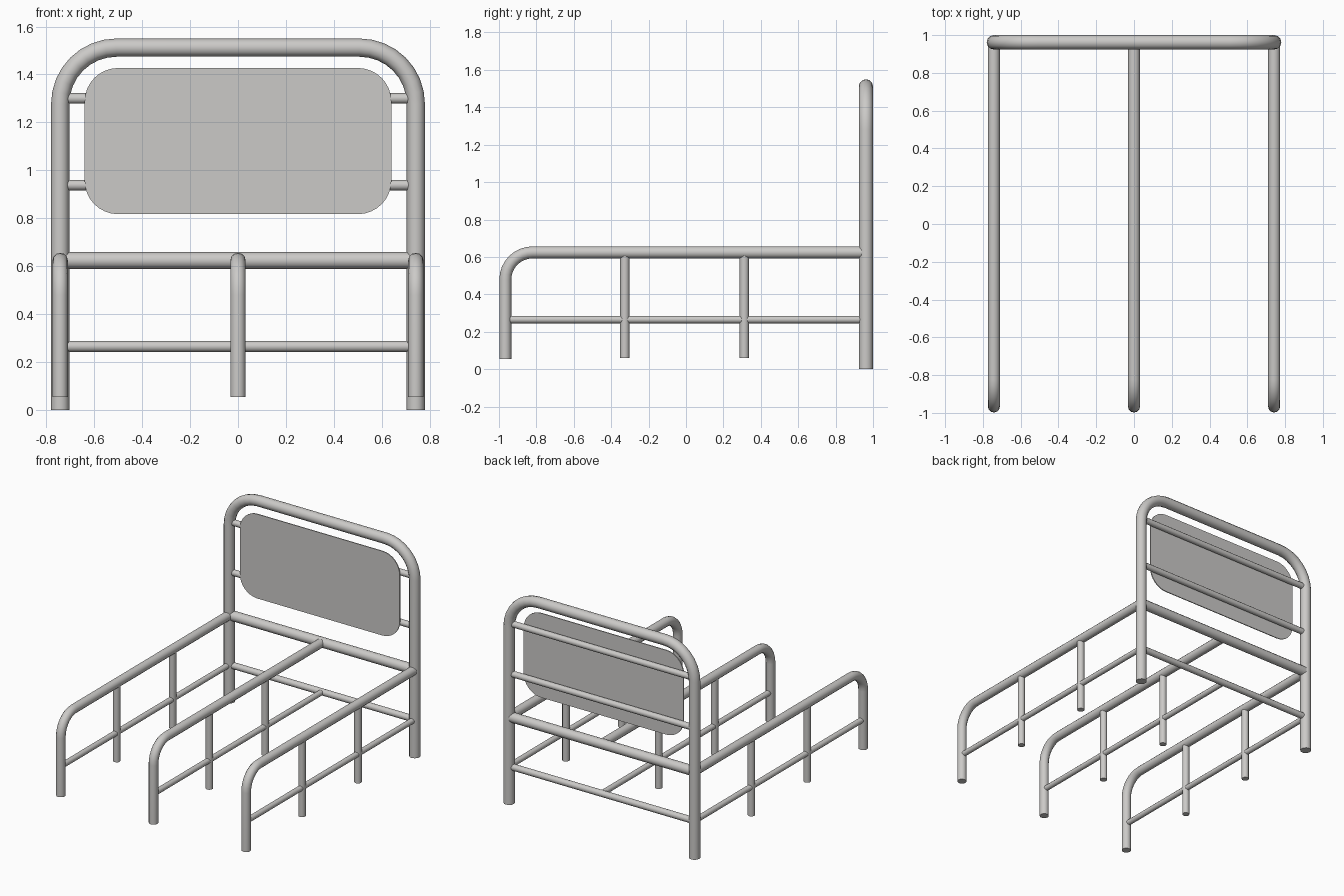
import bpy, bmesh, math
from mathutils import Vector

if "Cube" in bpy.data.objects:
    bpy.data.objects.remove(bpy.data.objects["Cube"])

metal = bpy.data.materials.new("light grey metal")
metal.diffuse_color = (0.60, 0.59, 0.575, 1)
metal.use_nodes = True
metal.node_tree.nodes["Principled BSDF"].inputs["Base Color"].default_value = metal.diffuse_color


def finish(ob):
    ob.data.materials.clear()
    ob.data.materials.append(metal)
    bpy.ops.object.select_all(action='DESELECT')
    ob.select_set(True)
    bpy.context.view_layer.objects.active = ob
    bpy.ops.object.shade_smooth_by_angle(angle=math.radians(40))


def tube(name, pts, r):
    """Capped 12-sided tube along a list of points."""
    cu = bpy.data.curves.new(name, 'CURVE')
    cu.dimensions = '3D'
    cu.bevel_depth = r
    cu.bevel_resolution = 4
    cu.use_fill_caps = True
    sp = cu.splines.new('POLY')
    sp.points.add(len(pts) - 1)
    for p, co in zip(sp.points, pts):
        p.co = (*co, 1)
    ob = bpy.data.objects.new(name, cu)
    bpy.context.collection.objects.link(ob)
    bpy.ops.object.select_all(action='DESELECT')
    ob.select_set(True)
    bpy.context.view_layer.objects.active = ob
    bpy.ops.object.convert(target='MESH')
    ob = bpy.context.view_layer.objects.active
    ob.name = name
    # weld the caps and make normals consistent
    bm = bmesh.new()
    bm.from_mesh(ob.data)
    bmesh.ops.remove_doubles(bm, verts=bm.verts, dist=0.0005)
    bmesh.ops.recalc_face_normals(bm, faces=bm.faces)
    bm.to_mesh(ob.data)
    bm.free()
    finish(ob)
    return ob


def arc(cx, cz, r, a0, a1, n=8):
    """Arc points in a vertical plane, as (horizontal, z)."""
    out = []
    for i in range(n + 1):
        a = math.radians(a0 + (a1 - a0) * i / n)
        out.append((cx + r * math.cos(a), cz + r * math.sin(a)))
    return out


X, HY = 0.742, 0.962      # post offset, headboard plane

# headboard hoop
R, top = 0.235, 1.512
path = [(-X, 0)] + arc(-X + R, top - R, R, 180, 90) + arc(X - R, top - R, R, 90, 0) + [(X, 0)]
tube("headboard_hoop", [(x, HY, z) for x, z in path], 0.038)

# headboard cross bars
for name, z, r in (("head_rail", 0.624, 0.035), ("lower_head_rail", 0.265, 0.023),
                   ("lower_panel_bar", 0.938, 0.022), ("upper_panel_bar", 1.30, 0.022)):
    tube(name, [(-X + 0.02, HY, z), (X - 0.02, HY, z)], r)

# headboard panel: thin plate with rounded corners
pw, z0, z1, pr = 0.64, 0.817, 1.427, 0.14
outline = (arc(pw - pr, z1 - pr, pr, 0, 90) + arc(-pw + pr, z1 - pr, pr, 90, 180)
           + arc(-pw + pr, z0 + pr, pr, 180, 270) + arc(pw - pr, z0 + pr, pr, 270, 360))
bm = bmesh.new()
face = bm.faces.new([bm.verts.new((x, 0.935, z)) for x, z in outline])
ext = bmesh.ops.extrude_face_region(bm, geom=[face])
moved = [g for g in ext["geom"] if isinstance(g, bmesh.types.BMVert)]
bmesh.ops.translate(bm, verts=moved, vec=Vector((0, 0.007, 0)))
bmesh.ops.recalc_face_normals(bm, faces=bm.faces)
me = bpy.data.meshes.new("headboard_panel")
bm.to_mesh(me)
bm.free()
panel = bpy.data.objects.new("headboard_panel", me)
bpy.context.collection.objects.link(panel)
finish(panel)

# three long frames: left, middle, right
FY, FZ, FR = -0.966, 0.624, 0.145
for side, x in (("left", -X), ("middle", 0), ("right", X)):
    path = [(FY, 0.055)] + arc(FY + FR, FZ - FR, FR, 180, 90) + [(HY - 0.02, FZ)]
    tube(side + "_long_rail", [(x, y, z) for y, z in path], 0.032)
    tube(side + "_lower_rail", [(x, FY + 0.015, 0.265), (x, HY - 0.015, 0.265)], 0.02)
    for pos, y in (("front", -0.327), ("back", 0.312)):
        tube(f"{side}_{pos}_leg", [(x, y, 0.06), (x, y, 0.61)], 0.025)
